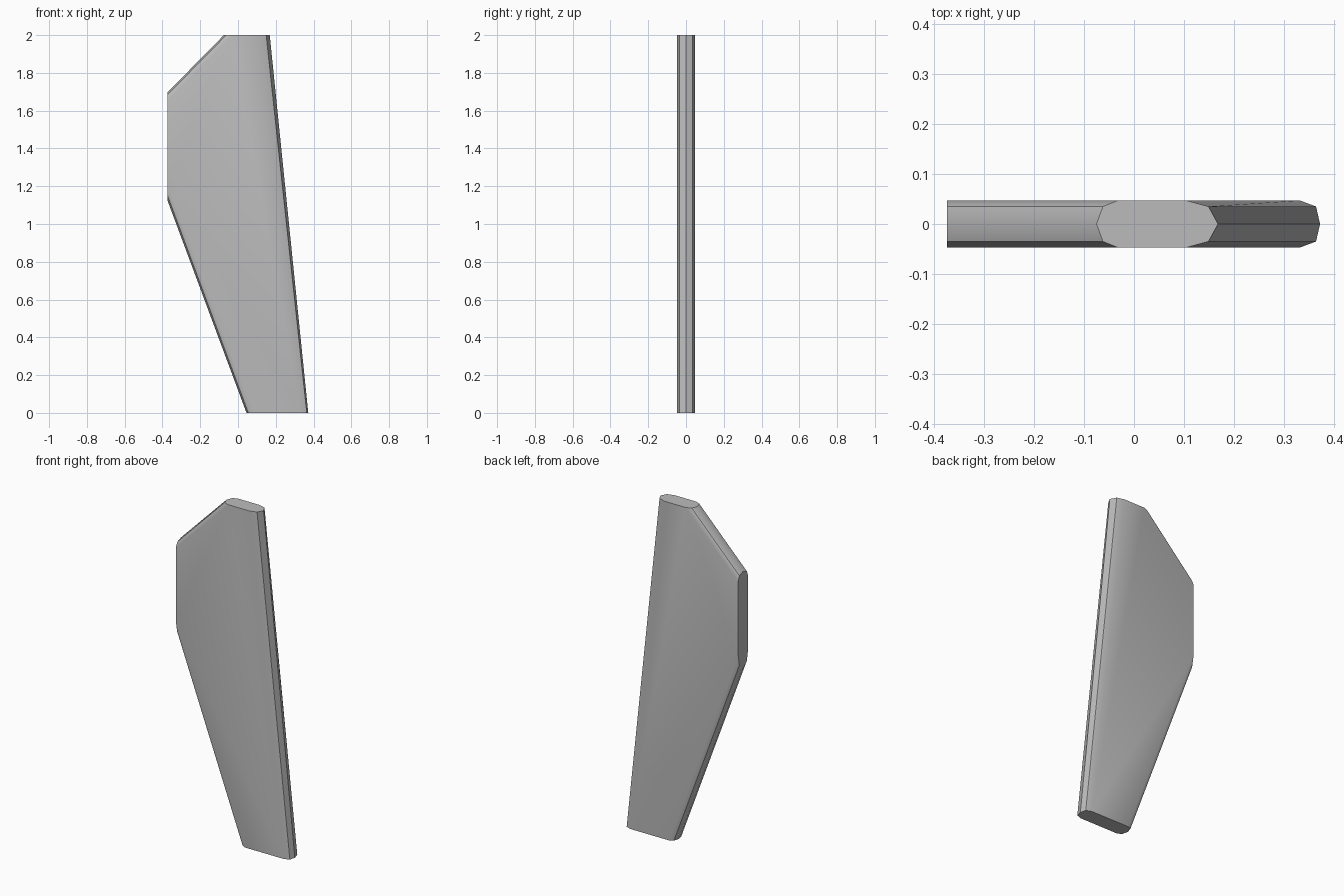
import bpy, bmesh

cube = bpy.data.objects.get("Cube")
if cube:
    bpy.data.objects.remove(cube, do_unlink=True)

# One plain grey for the whole blade
grey = bpy.data.materials.new("plain_grey")
grey.use_nodes = True
grey.diffuse_color = (0.5, 0.5, 0.5, 1)
grey.node_tree.nodes["Principled BSDF"].inputs["Base Color"].default_value = (0.5, 0.5, 0.5, 1)

HEIGHT = 2.0
LOW_SLOPE = -0.372   # x per z along the lower slanted edge
TOP_SLOPE = 0.984    # x per z along the upper slanted edge
CUT_X = -0.374


def outline(y, low, top, right_bottom, right_top):
    """Outline at depth y, with each edge moved inwards by its own inset."""
    x_low, x_top = 0.045 + low, -0.075 + top
    z = (x_low - x_top + HEIGHT * TOP_SLOPE) / (TOP_SLOPE - LOW_SLOPE)
    return [(x_low, y, 0), (x_low + LOW_SLOPE * z, y, z), (x_top, y, HEIGHT),
            (0.168 - right_top, y, HEIGHT), (0.372 - right_bottom, y, 0)]


# Stacked outlines from front to back give the faceted, rounded rim
face = (0.034, 0.043, 0.04, 0.063)
shoulder = (0.01, 0.013, 0.008, 0.019)
rim = (0, 0, 0, 0)
layers = [(-0.047, face), (-0.035, shoulder), (0, rim), (0.035, shoulder), (0.047, face)]

bm = bmesh.new()
rings = [[bm.verts.new(p) for p in outline(y, *inset)] for y, inset in layers]
for a, b in zip(rings, rings[1:]):
    for i in range(len(a)):
        j = (i + 1) % len(a)
        # The two ends are flat caps, made below
        if i not in (2, 4):
            bm.faces.new((a[i], a[j], b[j], b[i]))
bm.faces.new(rings[0])
bm.faces.new(rings[-1])

# Flat top and bottom ends
for left, right in ((2, 3), (0, 4)):
    bm.faces.new([r[left] for r in rings] + [r[right] for r in reversed(rings)])

# Straight vertical cut across the widest corner
cut = bmesh.ops.bisect_plane(bm, geom=bm.verts[:] + bm.edges[:] + bm.faces[:],
                             plane_co=(CUT_X, 0, 0), plane_no=(-1, 0, 0), clear_outer=True)
bmesh.ops.holes_fill(bm, edges=[e for e in bm.edges if e.is_boundary], sides=0)
bmesh.ops.recalc_face_normals(bm, faces=bm.faces[:])

mesh = bpy.data.meshes.new("blade")
bm.to_mesh(mesh)
bm.free()
mesh.materials.append(grey)
blade = bpy.data.objects.new("blade", mesh)
bpy.context.collection.objects.link(blade)

# Soften the shallow facets, keep the steep edges crisp
bpy.ops.object.select_all(action='DESELECT')
blade.select_set(True)
bpy.context.view_layer.objects.active = blade
bpy.ops.object.shade_smooth_by_angle(angle=0.61)
